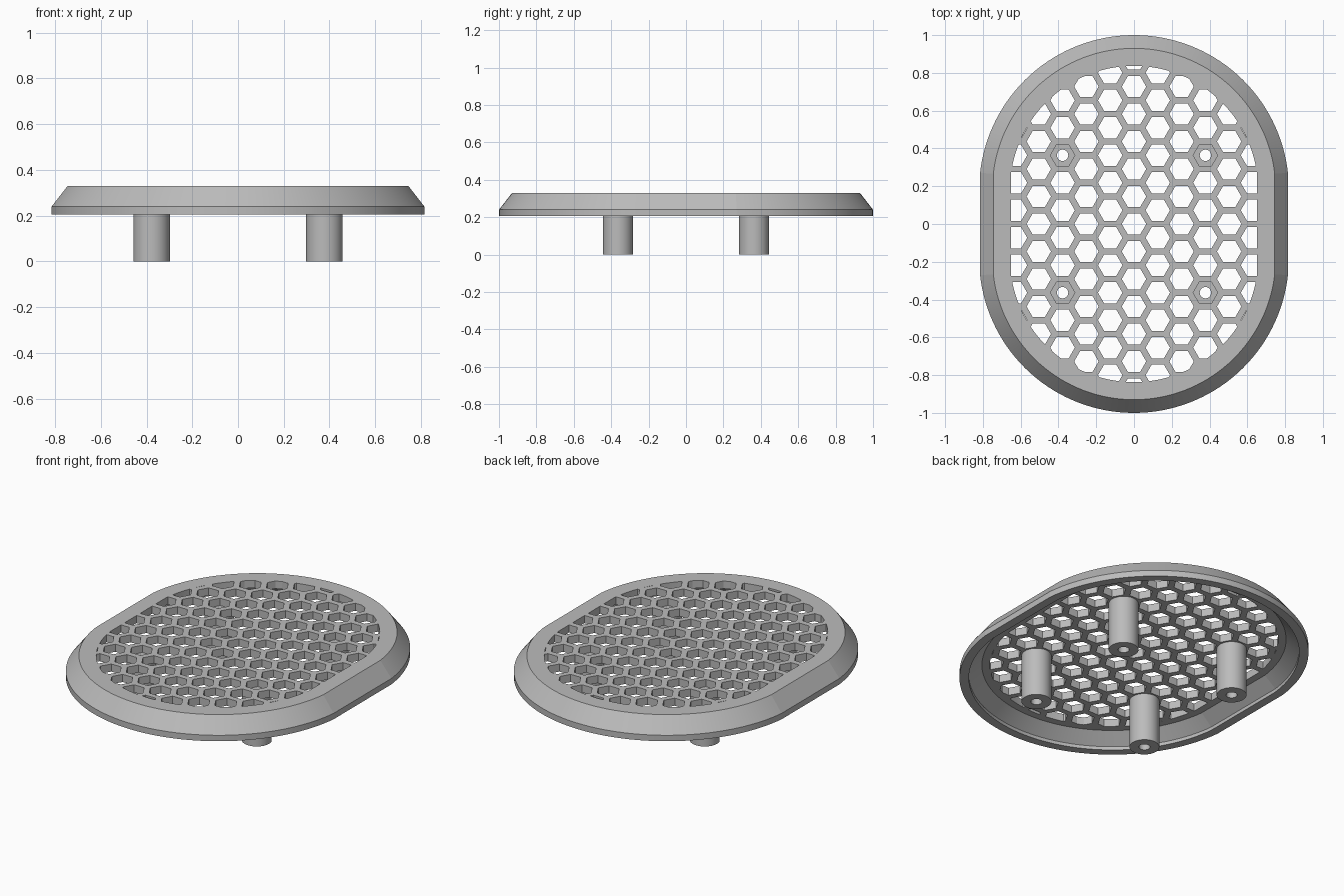
import bpy, bmesh, math

if "Cube" in bpy.data.objects:
    bpy.data.objects.remove(bpy.data.objects["Cube"])

R, HALF_W, ARC_Y = 0.82, 0.815, 0.18      # end arc radius, half width, arc centre
TOP, UNDER, RIM = 0.33, 0.285, 0.205      # plate top, plate underside, rim bottom
PITCH, APOTHEM = 0.1455, 0.056            # honeycomb spacing and cell size
SEG = 64

grey = bpy.data.materials.new("grey plastic")
grey.diffuse_color = (0.5, 0.5, 0.5, 1)
grey.use_nodes = True
grey.node_tree.nodes["Principled BSDF"].inputs["Base Color"].default_value = grey.diffuse_color


def outline(inset):
    """Rounded outline: two arcs joined by straight sides."""
    r = R - inset
    a0 = math.acos((HALF_W - inset) / r)
    pts = []
    for s in (1, -1):
        for i in range(SEG + 1):
            a = a0 + (math.pi - 2 * a0) * i / SEG
            pts.append((s * r * math.cos(a), s * (ARC_Y + r * math.sin(a))))
    return pts


def add_loft(bm, rings, closed=False):
    """Skin (points, z) rings; cap the ends, or join last ring to first."""
    loops = [[bm.verts.new((x, y, z)) for x, y in pts] for pts, z in rings]
    n = len(loops[0])
    pairs = list(zip(loops, loops[1:]))
    if closed:
        pairs.append((loops[-1], loops[0]))
    else:
        bm.faces.new(loops[0][::-1])
        bm.faces.new(loops[-1])
    for a, b in pairs:
        for i in range(n):
            j = (i + 1) % n
            bm.faces.new((a[i], a[j], b[j], b[i]))


def make_object(name, bm):
    bmesh.ops.recalc_face_normals(bm, faces=bm.faces)
    mesh = bpy.data.meshes.new(name)
    bm.to_mesh(mesh)
    bm.free()
    mesh.materials.append(grey)
    ob = bpy.data.objects.new(name, mesh)
    bpy.context.collection.objects.link(ob)
    return ob


def activate(ob):
    bpy.ops.object.select_all(action='DESELECT')
    ob.select_set(True)
    bpy.context.view_layer.objects.active = ob


def boolean(ob, cutter, operation):
    activate(ob)
    mod = ob.modifiers.new("cut", 'BOOLEAN')
    mod.operation, mod.solver, mod.object = operation, 'EXACT', cutter
    bpy.ops.object.modifier_apply(modifier=mod.name)
    bpy.data.objects.remove(cutter)


def circle(cx, cy, r, n):
    return [(cx + r * math.cos(2 * math.pi * i / n),
             cy + r * math.sin(2 * math.pi * i / n)) for i in range(n)]


# Bevelled cover, hollow from below
bm = bmesh.new()
profile = [(0.05, RIM), (0, RIM), (0, 0.24), (0.07, TOP)]
hollow = [(0.12, UNDER), (0.05, 0.225)]
add_loft(bm, [(outline(d), z) for d, z in
              [hollow[0], hollow[1]] + profile])
cover = make_object("grille_cover", bm)

# Honeycomb cells, trimmed to the opening outline
bm = bmesh.new()
cell_r = APOTHEM / math.cos(math.pi / 6)
for col in range(-5, 6):
    x = col * PITCH * math.sqrt(3) / 2
    for row in range(-7, 8):
        y = (row + 0.5 * (col % 2)) * PITCH
        pts = circle(x, y, cell_r, 6)
        add_loft(bm, [(pts, 0.1), (pts, 0.5)])
cells = make_object("cell_cutter", bm)
bm = bmesh.new()
add_loft(bm, [(outline(0.163), 0.15), (outline(0.163), 0.45)])
boolean(cells, make_object("opening_limit", bm), 'INTERSECT')
boolean(cover, cells, 'DIFFERENCE')
activate(cover)
bpy.ops.object.shade_smooth_by_angle(angle=math.radians(5))

# Four hollow mounting posts under the plate
for sx, xname in ((-1, "left"), (1, "right")):
    for sy, yname in ((-1, "front"), (1, "back")):
        cx, cy = sx * 1.5 * math.sqrt(3) * PITCH, sy * 2.5 * PITCH
        outer, inner = circle(cx, cy, 0.08, 48), circle(cx, cy, 0.03, 48)
        bm = bmesh.new()
        add_loft(bm, [(outer, 0), (outer, UNDER + 0.002),
                      (inner, UNDER + 0.002), (inner, 0)], closed=True)
        activate(make_object(f"post_{yname}_{xname}", bm))
        bpy.ops.object.shade_smooth_by_angle(angle=math.radians(30))
